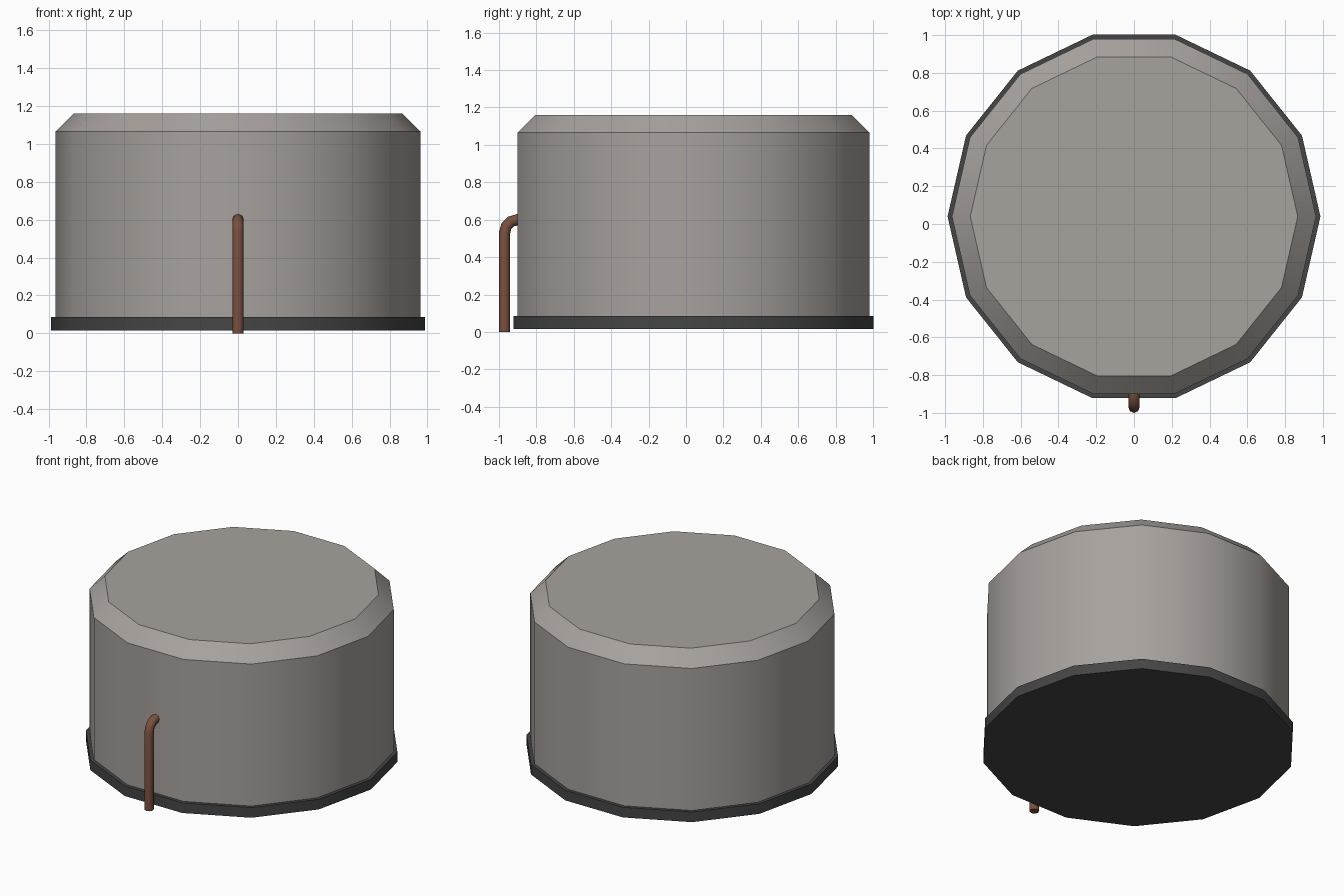
import bpy, bmesh, math

if "Cube" in bpy.data.objects:
    bpy.data.objects.remove(bpy.data.objects["Cube"])

SIDES = 14
CENTRE_Y = 0.04


def material(name, rgb):
    m = bpy.data.materials.new(name)
    m.diffuse_color = (*rgb, 1)
    m.use_nodes = True
    m.node_tree.nodes["Principled BSDF"].inputs["Base Color"].default_value = m.diffuse_color
    return m


def smooth(obj):
    bpy.ops.object.select_all(action='DESELECT')
    obj.select_set(True)
    bpy.context.view_layer.objects.active = obj
    bpy.ops.object.shade_smooth_by_angle(angle=math.radians(30))


def turned(name, profile, mat):
    """Closed 14-sided solid from (radius, z) rings."""
    bm = bmesh.new()
    rings = []
    for r, z in profile:
        rings.append([bm.verts.new((r * math.cos(i * math.tau / SIDES),
                                    r * math.sin(i * math.tau / SIDES), z))
                      for i in range(SIDES)])
    for lo, hi in zip(rings, rings[1:]):
        for i in range(SIDES):
            j = (i + 1) % SIDES
            bm.faces.new((lo[i], lo[j], hi[j], hi[i]))
    bm.faces.new(rings[0][::-1])
    bm.faces.new(rings[-1])
    mesh = bpy.data.meshes.new(name)
    bm.to_mesh(mesh)
    bm.free()
    obj = bpy.data.objects.new(name, mesh)
    obj.location.y = CENTRE_Y
    mesh.materials.append(mat)
    bpy.context.collection.objects.link(obj)
    smooth(obj)
    return obj


# Base plinth and chamfered drum
turned("base_ring", [(0.987, 0.015), (0.987, 0.085)],
       material("dark_grey", (0.06, 0.06, 0.06)))
turned("tank_body", [(0.964, 0.085), (0.964, 1.065), (0.867, 1.16)],
       material("warm_grey", (0.39, 0.36, 0.34)))

# Copper pipe: upright, quarter bend, end into the drum wall
R, BEND, STEPS = 0.03, 0.07, 3
path = [(-0.97, 0.0)]
for k in range(STEPS + 1):
    a = k * math.pi / 2 / STEPS
    path.append((-0.97 + BEND * (1 - math.cos(a)), 0.53 + BEND * math.sin(a)))
path.append((-0.88, 0.60))
curve = bpy.data.curves.new("pipe_path", 'CURVE')
curve.dimensions = '3D'
curve.bevel_depth = R
curve.bevel_resolution = 2
curve.use_fill_caps = True
spline = curve.splines.new('POLY')
spline.points.add(len(path) - 1)
for p, (y, z) in zip(spline.points, path):
    p.co = (0, y, z, 1)
pipe = bpy.data.objects.new("side_pipe", curve)
bpy.context.collection.objects.link(pipe)
bpy.ops.object.select_all(action='DESELECT')
pipe.select_set(True)
bpy.context.view_layer.objects.active = pipe
bpy.ops.object.convert(target='MESH')
pipe = bpy.context.view_layer.objects.active
pipe.data.materials.clear()
pipe.data.materials.append(material("copper", (0.19, 0.08, 0.05)))
bpy.ops.object.shade_smooth_by_angle(angle=math.radians(50))
